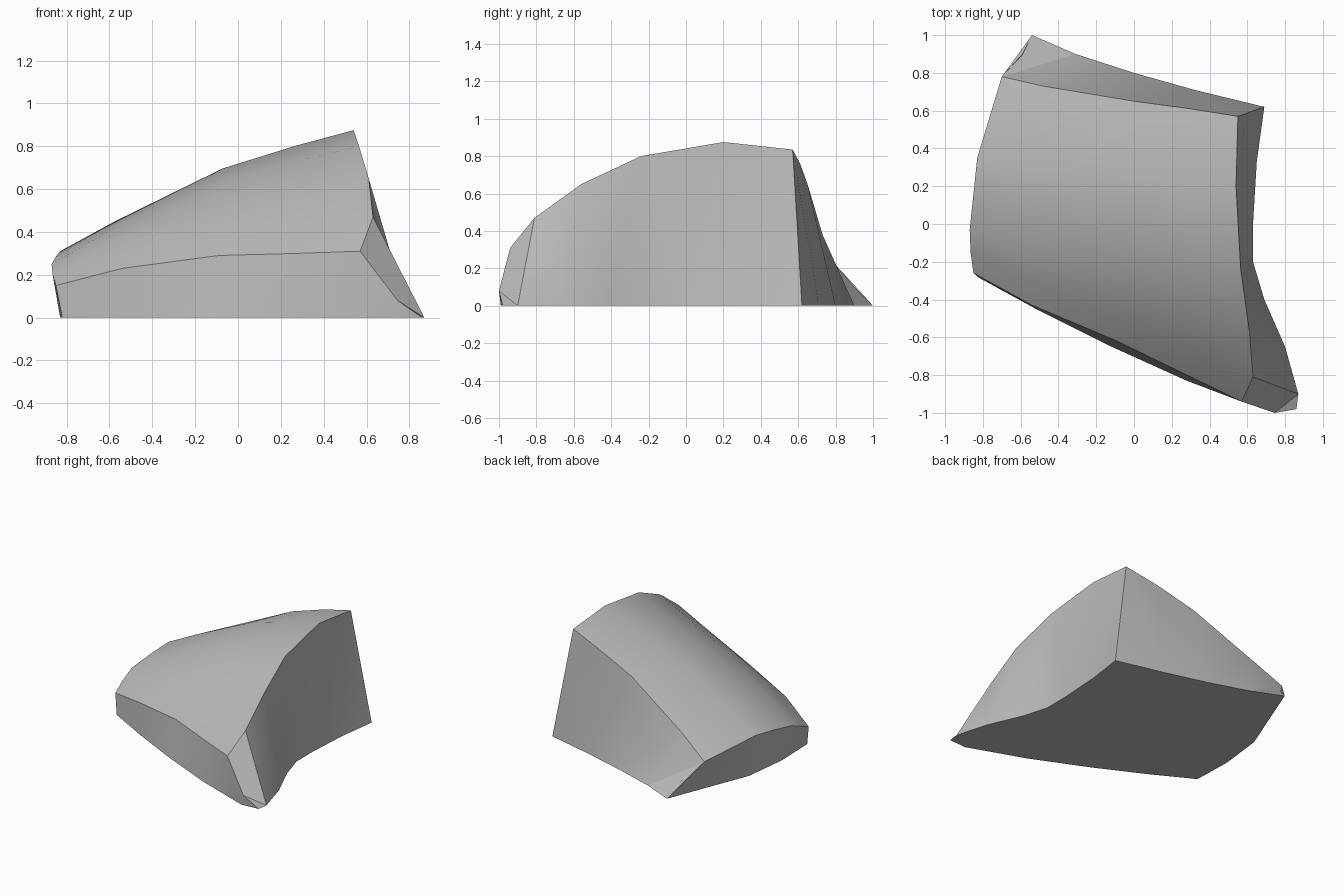
import bpy, bmesh, math
from mathutils import Vector as V

cube = bpy.data.objects.get("Cube")
if cube:
    bpy.data.objects.remove(cube)


def pts(*items):
    return [V(p if len(p) == 3 else (*p, 0)) for p in items]


# Rim curves of the domed top
front = pts((-.85, -.26, .15), (-.54, -.43, .23), (-.09, -.62, .29), (.28, -.80, .30), (.57, -.94, .31))
back = pts((-.70, .78, .24), (-.48, .73, .38), (0, .65, .65), (.30, .61, .76), (.55, .57, .835))
left = pts((-.85, -.26, .15), (-.865, -.15, .20), (-.87, -.03, .25), (-.85, .16, .285), (-.83, .35, .31), (-.70, .78, .24))
right = pts((.57, -.94, .31), (.63, -.81, .47), (.61, -.56, .65), (.565, -.24, .80), (.54, .20, .875), (.55, .57, .835))
us = (0, .2, .54, .8, 1)
vs = (0, .15, .35, .55, .77, 1)

# Foot curves on the ground and the small corner points
foot_front = pts((-.82, -.285), (-.50, -.46), (-.14, -.64), (.28, -.83), (.72, -.99))
foot_right = pts((.87, -.90), (.80, -.65), (.69, -.40), (.63, -.20), (.63, 0), (.65, .33), (.69, .62))
foot_back = pts((-.31, .90), (0, .80), (.32, .71), (.69, .62))
foot_left = pts((-.82, -.285), (-.83, .03), (-.79, .37), (-.67, .67), (-.54, 1))
nose, nose_foot = pts((.745, -1, .08), (.86, -.98))
tail, = pts((-.59, .90, .11))

bm = bmesh.new()


def face(*corners):
    unique = []
    for p in corners:
        if p not in unique:
            unique.append(p)
    if len(unique) > 2:
        bm.faces.new([bm.verts.new(p) for p in unique])


def wall(top, foot):
    """Join two rims of different point counts with triangles."""
    i = j = 0
    m, n = len(top) - 1, len(foot) - 1
    while i < m or j < n:
        if j == n or (i < m and (i + 1) / m <= (j + 1) / n):
            face(top[i], top[i + 1], foot[j])
            i += 1
        else:
            face(top[i], foot[j + 1], foot[j])
            j += 1


def dome(i, j):
    """Blend the four rim curves into one surface."""
    u, v = us[i], vs[j]
    corners = (front[0].lerp(front[-1], u)).lerp(back[0].lerp(back[-1], u), v)
    return front[i].lerp(back[i], v) + left[j].lerp(right[j], u) - corners


# Domed top
grid = [[dome(i, j) for j in range(len(vs))] for i in range(len(us))]
for i in range(len(us) - 1):
    for j in range(len(vs) - 1):
        face(grid[i][j], grid[i + 1][j], grid[i + 1][j + 1], grid[i][j + 1])

# Side walls
wall(front, foot_front)
wall(right[1:], foot_right)
wall(back, foot_back)
wall(left + [tail], foot_left)

# Cut front corner
face(front[-1], nose, foot_front[-1])
face(right[0], right[1], foot_right[0], nose)
face(nose, foot_right[0], nose_foot)
face(nose, nose_foot, foot_front[-1])

# Pointed back corner
face(back[0], foot_back[0], foot_left[-1])
face(back[0], foot_left[-1], tail)

# Flat underside
face(*foot_front, nose_foot, *foot_right, *foot_back[::-1], *foot_left[:0:-1])

bmesh.ops.remove_doubles(bm, verts=bm.verts, dist=.002)
bmesh.ops.recalc_face_normals(bm, faces=bm.faces)
mesh = bpy.data.meshes.new("rock_wedge")
bm.to_mesh(mesh)
bm.free()
rock = bpy.data.objects.new("rock_wedge", mesh)
bpy.context.collection.objects.link(rock)

# Plain grey stone
stone = bpy.data.materials.new("grey_stone")
stone.use_nodes = True
grey = (.5, .5, .5, 1)
stone.diffuse_color = grey
stone.node_tree.nodes["Principled BSDF"].inputs["Base Color"].default_value = grey
mesh.materials.append(stone)

bpy.ops.object.select_all(action="DESELECT")
rock.select_set(True)
bpy.context.view_layer.objects.active = rock
bpy.ops.object.shade_smooth_by_angle(angle=math.radians(32))
